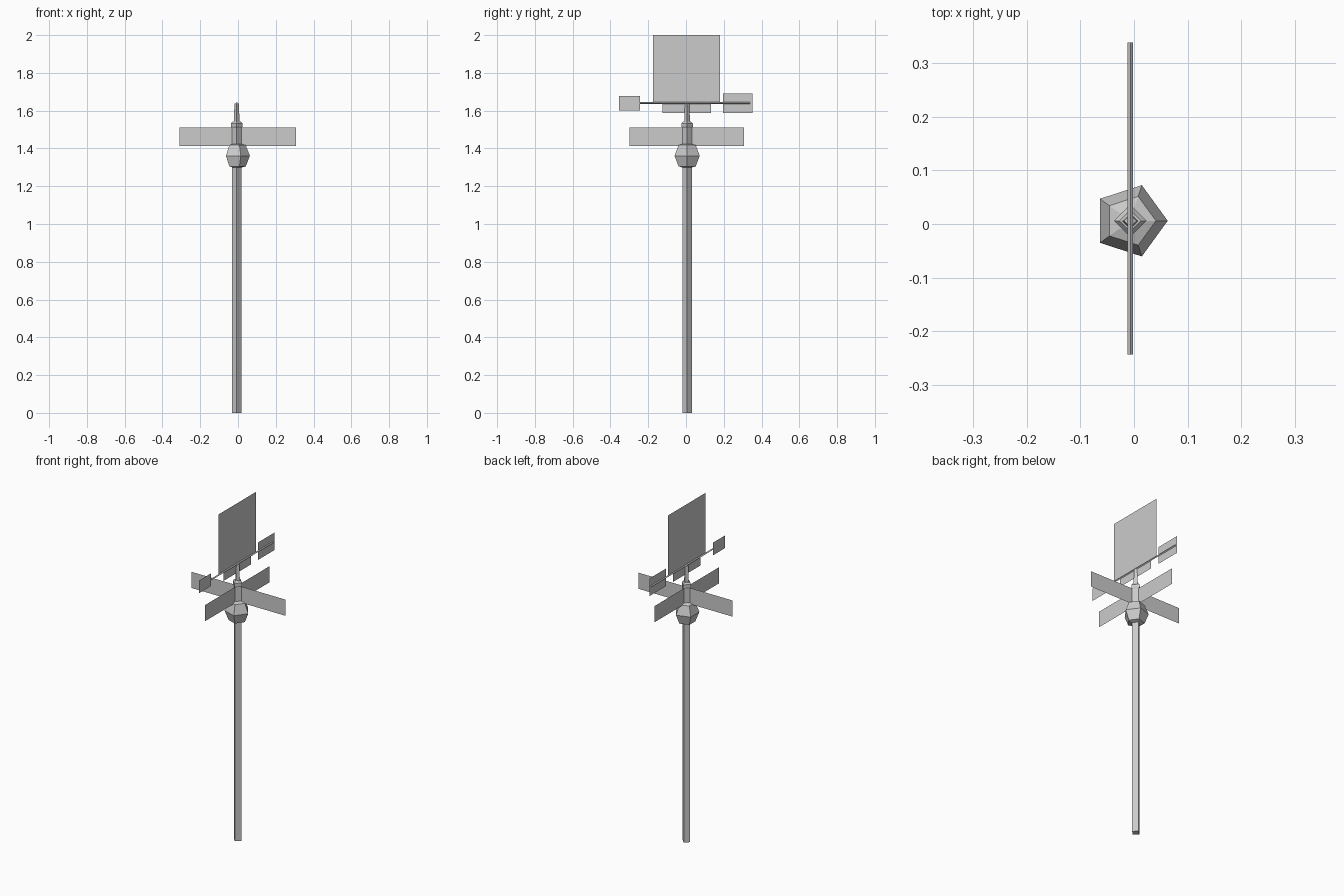
import bpy, bmesh
from math import cos, sin, pi, radians
from mathutils import Matrix

if "Cube" in bpy.data.objects:
    bpy.data.objects.remove(bpy.data.objects["Cube"])

CX, CY = -0.007, 0.006   # axis of the pole


def finish(name, bm):
    bmesh.ops.recalc_face_normals(bm, faces=bm.faces[:])
    mesh = bpy.data.meshes.new(name)
    bm.to_mesh(mesh)
    bm.free()
    obj = bpy.data.objects.new(name, mesh)
    bpy.context.collection.objects.link(obj)
    return obj


def lathe(name, profile, sides):
    """Flat-sided turned part from (radius, z) rings, first corner on +x."""
    bm = bmesh.new()
    rings = [[bm.verts.new((CX + r * cos(2 * pi * i / sides),
                            CY + r * sin(2 * pi * i / sides), z))
              for i in range(sides)] for r, z in profile]
    for a, b in zip(rings, rings[1:]):
        for i in range(sides):
            j = (i + 1) % sides
            bm.faces.new((a[i], a[j], b[j], b[i]))
    bm.faces.new(rings[0][::-1])
    bm.faces.new(rings[-1])
    return finish(name, bm)


def plate(name, axis, lo, hi, z0, z1):
    """Paper-thin upright rectangle running along x or y."""
    bm = bmesh.new()
    pts = [(lo, z0), (hi, z0), (hi, z1), (lo, z1)]
    bm.faces.new([bm.verts.new((h, CY, z) if axis == 'x' else (CX, h, z))
                  for h, z in pts])
    return finish(name, bm)


# Pole, running through the ball up to the collar
lathe("pole", [(0.025, 0), (0.025, 1.515)], 4)

# Five-sided ball
lathe("ball", [(0.025, 1.299), (0.048, 1.305), (0.07, 1.361),
               (0.048, 1.417), (0.025, 1.424)], 5)

# Collar and thin spindle
lathe("collar", [(0.025, 1.508), (0.03, 1.515), (0.03, 1.533), (0.02, 1.543)], 4)
lathe("spindle", [(0.015, 1.54), (0.012, 1.637)], 4)

# Crossed direction boards
plate("direction_board_x", 'x', -0.31, 0.308, 1.414, 1.51)
plate("direction_board_y", 'y', -0.30, 0.308, 1.414, 1.51)

# Horizontal vane arm
bm = bmesh.new()
bmesh.ops.create_cone(bm, cap_ends=True, segments=4, radius1=0.005, radius2=0.005,
                      depth=0.583,
                      matrix=Matrix.Translation((CX, 0.0475, 1.64))
                      @ Matrix.Rotation(radians(90), 4, 'X'))
finish("vane_arm", bm)

# Vane plates: figure, support, pointer and tail
for name, lo, hi, z0, z1 in [
        ("vane_figure", -0.175, 0.18, 1.642, 2.0),
        ("vane_support", -0.124, 0.132, 1.587, 1.638),
        ("vane_pointer", -0.355, -0.244, 1.602, 1.677),
        ("vane_tail", 0.196, 0.351, 1.588, 1.692)]:
    plate(name, 'y', lo, hi, z0, z1)
